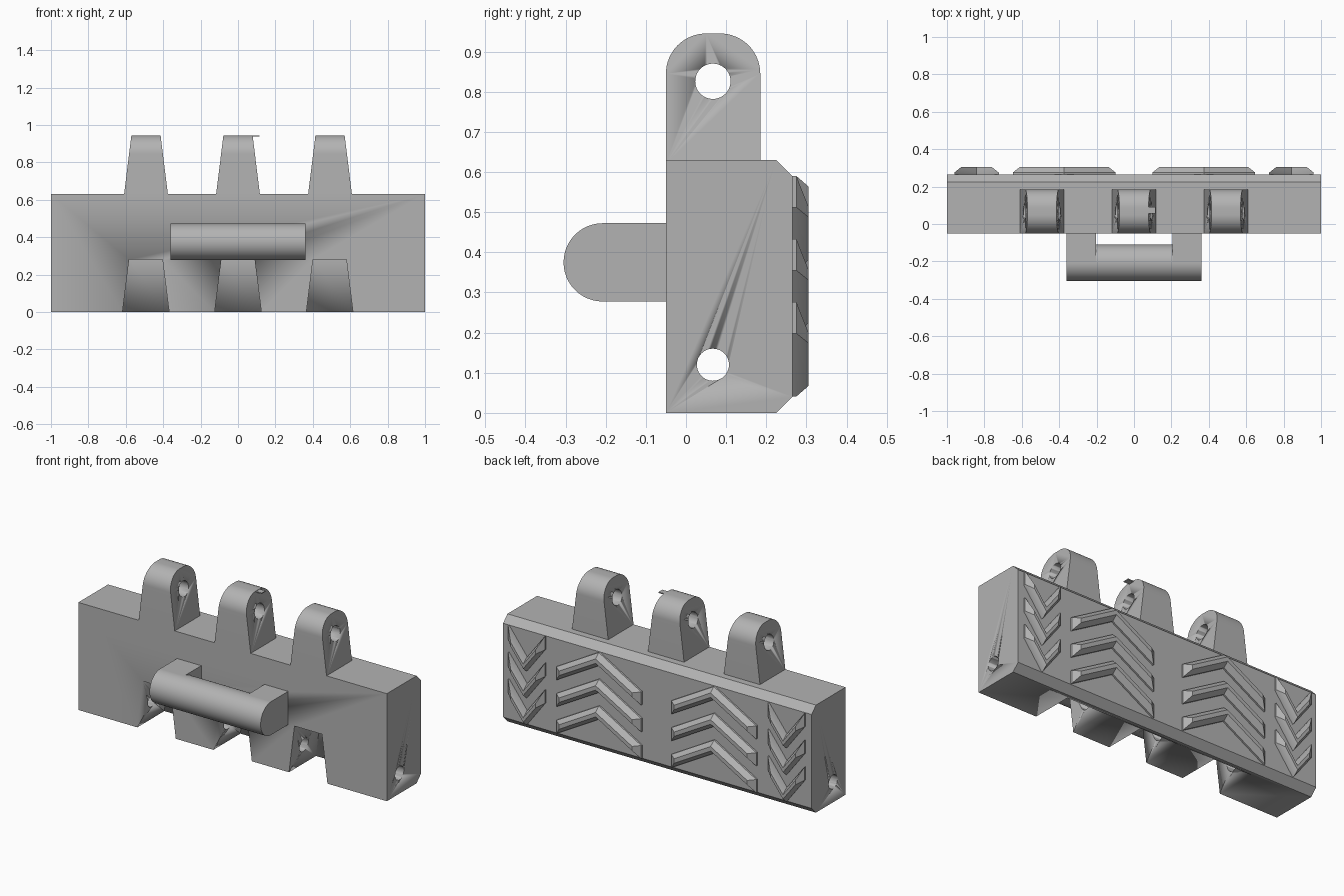
import bpy, bmesh, math
from mathutils import Matrix

if "Cube" in bpy.data.objects:
    bpy.data.objects.remove(bpy.data.objects["Cube"])

steel = bpy.data.materials.new("steel grey")
steel.diffuse_color = (0.45, 0.45, 0.45, 1)
steel.use_nodes = True
steel.node_tree.nodes["Principled BSDF"].inputs["Base Color"].default_value = steel.diffuse_color


def finish(name, bm, smooth=True):
    bmesh.ops.recalc_face_normals(bm, faces=bm.faces)
    me = bpy.data.meshes.new(name)
    bm.to_mesh(me)
    bm.free()
    ob = bpy.data.objects.new(name, me)
    bpy.context.collection.objects.link(ob)
    me.materials.append(steel)
    if smooth:
        select(ob)
        bpy.ops.object.shade_smooth_by_angle(angle=math.radians(30))
    return ob


def select(ob):
    bpy.ops.object.select_all(action='DESELECT')
    ob.select_set(True)
    bpy.context.view_layer.objects.active = ob


def loft(name, ring_a, ring_b, *more):
    """Closed solid through rings of equal length."""
    bm = bmesh.new()
    rings = [[bm.verts.new(p) for p in r] for r in (ring_a, ring_b, *more)]
    n = len(ring_a)
    for a, b in zip(rings, rings[1:]):
        for i in range(n):
            bm.faces.new((a[i], a[(i + 1) % n], b[(i + 1) % n], b[i]))
    bm.faces.new(rings[0])
    bm.faces.new(rings[-1])
    return finish(name, bm)


def prism_x(name, profile, x0, x1):
    """Extrude a (y, z) profile along x."""
    return loft(name, [(x0, y, z) for y, z in profile], [(x1, y, z) for y, z in profile])


def arc(cy, cz, r, a0, a1, n=16):
    return [(cy + r * math.cos(math.radians(a0 + (a1 - a0) * i / n)),
             cz + r * math.sin(math.radians(a0 + (a1 - a0) * i / n))) for i in range(n + 1)]


def cut(ob, cutter):
    select(ob)
    mod = ob.modifiers.new("cut", 'BOOLEAN')
    mod.operation = 'DIFFERENCE'
    mod.solver = 'EXACT'
    mod.object = cutter
    bpy.ops.object.modifier_apply(modifier=mod.name)
    bpy.data.objects.remove(cutter)


def pin_cutter(z, r, x0, x1):
    return prism_x("pin_cutter", arc(0.067, z, r, 0, 360, 40)[:-1], x0, x1)


# Link body with chamfered rear edges
body = prism_x("link_body", [(-0.05, 0), (0.225, 0), (0.265, 0.04), (0.265, 0.59),
                             (0.225, 0.63), (-0.05, 0.63)], -1, 1)

# Tapered slots in the lower front that receive the next link's lugs
for cx in (-0.493, 0, 0.49):
    prof = [(cx - 0.131, -0.05), (cx + 0.131, -0.05), (cx + 0.089, 0.28), (cx - 0.089, 0.28)]
    cut(body, loft("slot_cutter", [(x, -0.2, z) for x, z in prof],
                   [(x, 0.2, z) for x, z in prof]))
cut(body, pin_cutter(0.12, 0.04, -1.2, 1.2))

# Upper lugs, tapering towards a rounded top
lug_profile = [(-0.05, 0.62), (0.185, 0.62)] + arc(0.085, 0.845, 0.1, 0, 90) \
    + arc(0.05, 0.845, 0.1, 90, 180)
for side, cx in (("left", -0.492), ("middle", 0), ("right", 0.492)):
    def half(z):
        return 0.117 - (z - 0.63) * 0.039 / 0.315
    lug = loft(side + "_lug", [(cx - half(z), y, z) for y, z in lug_profile],
               [(cx + half(z), y, z) for y, z in lug_profile])
    cut(lug, pin_cutter(0.826, 0.044, cx - 0.3, cx + 0.3))

# Small tab on the middle lug
prism_x("lug_tab", [(0.055, 0.937), (0.09, 0.937), (0.09, 0.943), (0.055, 0.943)], 0.07, 0.115)

# Front guide: round bar carried on two arms
prism_x("guide_bar", arc(-0.2075, 0.375, 0.0975, 0, 360, 48)[:-1], -0.36, 0.36)
for side, x0, x1 in (("left", -0.36, -0.203), ("right", 0.207, 0.36)):
    prism_x(side + "_guide_arm", [(-0.2075, 0.2775), (-0.04, 0.2775),
                                  (-0.04, 0.4725), (-0.2075, 0.4725)], x0, x1)


# Bevelled tread chevrons on the rear face
def chevron(name, cx, w, z_mid, z_end):
    def ring(y, inset, t):
        k = (w - inset) / w
        ze = z_mid + (z_end - z_mid) * k
        e = w - inset
        return [(cx - e, y, ze - t), (cx, y, z_mid - t), (cx + e, y, ze - t),
                (cx + e, y, ze + t), (cx, y, z_mid + t), (cx - e, y, ze + t)]
    loft(name, ring(0.26, 0, 0.039), ring(0.275, 0, 0.039), ring(0.305, 0.038, 0.013))


for row in range(3):
    hi = 0.551 - 0.157 * row
    lo = hi - 0.157
    for s, side in ((-1, "left"), (1, "right")):
        chevron(f"{side}_wide_tread_{row + 1}", s * 0.373, 0.275, hi, lo)
        chevron(f"{side}_small_tread_{row + 1}", s * 0.842, 0.119, lo, hi)
